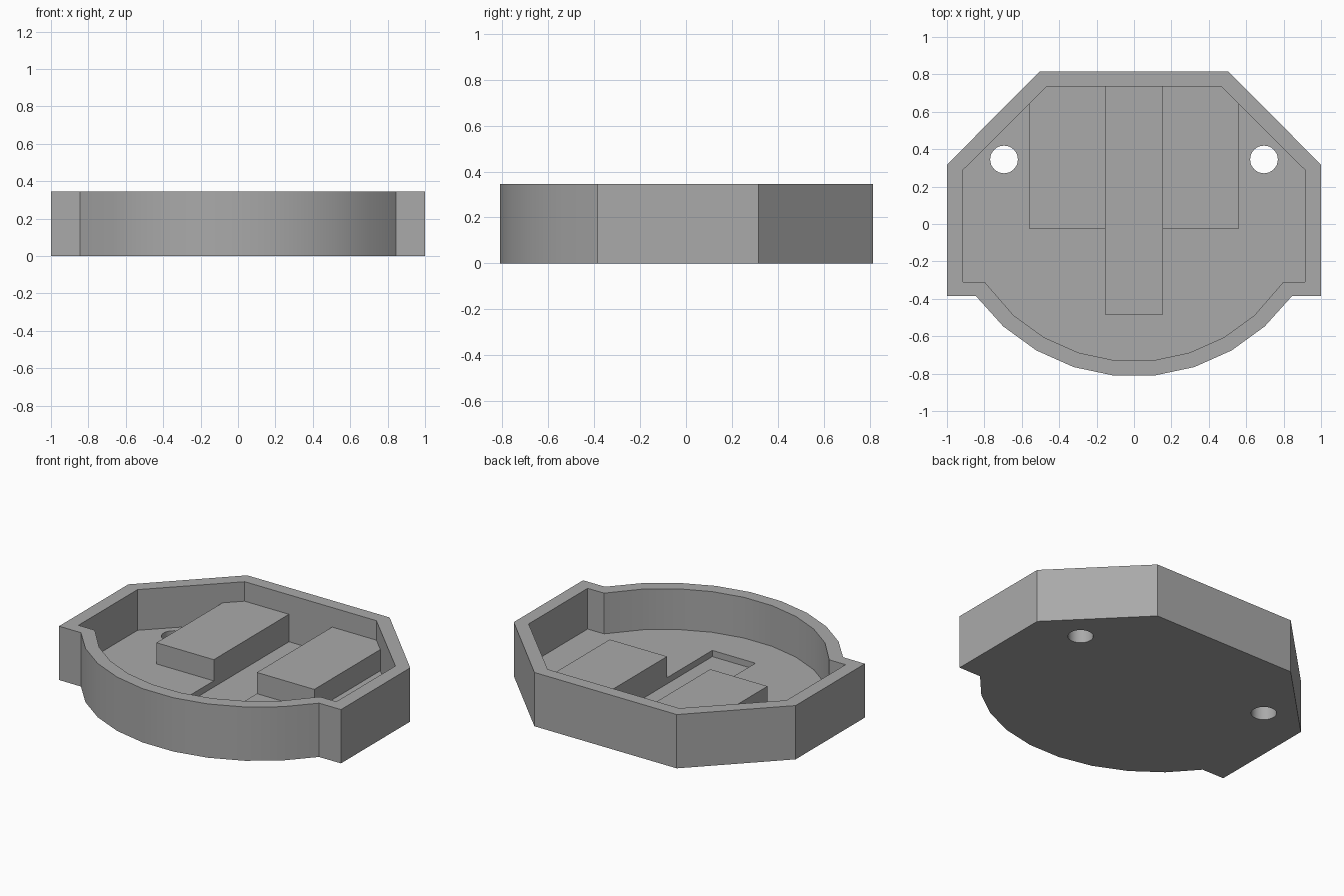
import bpy
import bmesh
from math import sin, cos, radians

if "Cube" in bpy.data.objects:
    bpy.data.objects.remove(bpy.data.objects["Cube"], do_unlink=True)

HEIGHT, FLOOR, BLOCK_TOP, GROOVE_Z = 0.345, 0.084, 0.22, 0.044
ARC_Y = 0.228

grey = bpy.data.materials.new("plain grey")
grey.use_nodes = True
color = (0.4, 0.4, 0.4, 1)
grey.diffuse_color = color
grey.node_tree.nodes["Principled BSDF"].inputs["Base Color"].default_value = color


def prism(name, outline, z0, z1):
    """Extrude a flat outline from z0 up to z1."""
    bm = bmesh.new()
    face = bm.faces.new([bm.verts.new((x, y, z0)) for x, y in outline])
    top = bmesh.ops.extrude_face_region(bm, geom=[face])["geom"]
    verts = [v for v in top if isinstance(v, bmesh.types.BMVert)]
    bmesh.ops.translate(bm, verts=verts, vec=(0, 0, z1 - z0))
    bmesh.ops.recalc_face_normals(bm, faces=bm.faces)
    mesh = bpy.data.meshes.new(name)
    bm.to_mesh(mesh)
    bm.free()
    mesh.materials.append(grey)
    obj = bpy.data.objects.new(name, mesh)
    bpy.context.collection.objects.link(obj)
    return obj


def case_outline(half, radius, last_angle):
    """Mirror the right half and close it with the rounded front."""
    arc = [(radius * sin(radians(a)), ARC_Y - radius * cos(radians(a)))
           for a in (last_angle, 42, 30, 18, 6)]
    right = half + arc
    return right + [(-x, y) for x, y in reversed(right)]


def circle(cx, cy, r, n=32):
    return [(cx + r * cos(radians(360 * i / n)), cy + r * sin(radians(360 * i / n)))
            for i in range(n)]


def rect(x, y0, y1):
    return [(-x, y0), (x, y0), (x, y1), (-x, y1)]


# Tray body with rounded front, ears and chamfered back
outer = [(0.505, 0.815), (1, 0.317), (1, -0.385)]
inner = [(0.467, 0.735), (0.915, 0.288), (0.915, -0.31)]
tray = prism("tray_body", case_outline(outer, 1.044, 54), 0, HEIGHT)

# Cavity, centre groove and two screw holes
cutters = [
    prism("cavity_cutter", case_outline(inner, 0.963, 56), FLOOR, HEIGHT + 0.1),
    prism("groove_cutter", rect(0.153, -0.485, 0.735), GROOVE_Z, FLOOR + 0.05),
]
for side in (-1, 1):
    cutters.append(prism("screw_hole_cutter", circle(side * 0.695, 0.345, 0.074),
                         -0.1, FLOOR + 0.1))
for cutter in cutters:
    mod = tray.modifiers.new(cutter.name, "BOOLEAN")
    mod.operation = "DIFFERENCE"
    mod.solver = "EXACT"
    mod.object = cutter
    bpy.context.view_layer.objects.active = tray
    bpy.ops.object.modifier_apply(modifier=mod.name)
    bpy.data.objects.remove(cutter, do_unlink=True)

# Raised blocks on both sides of the groove, reaching the back wall
half_block = [(0.153, -0.027), (0.56, -0.027), (0.56, 0.643), (0.467, 0.735), (0.153, 0.735)]
parts = [tray]
for side, label in ((1, "left"), (-1, "right")):
    parts.append(prism(label + "_block", [(side * x, y) for x, y in half_block],
                       FLOOR, BLOCK_TOP))

# Smooth the rounded walls, keep the corners sharp
bpy.ops.object.select_all(action="DESELECT")
for part in parts:
    part.select_set(True)
bpy.context.view_layer.objects.active = tray
bpy.ops.object.shade_smooth_by_angle(angle=radians(25))
